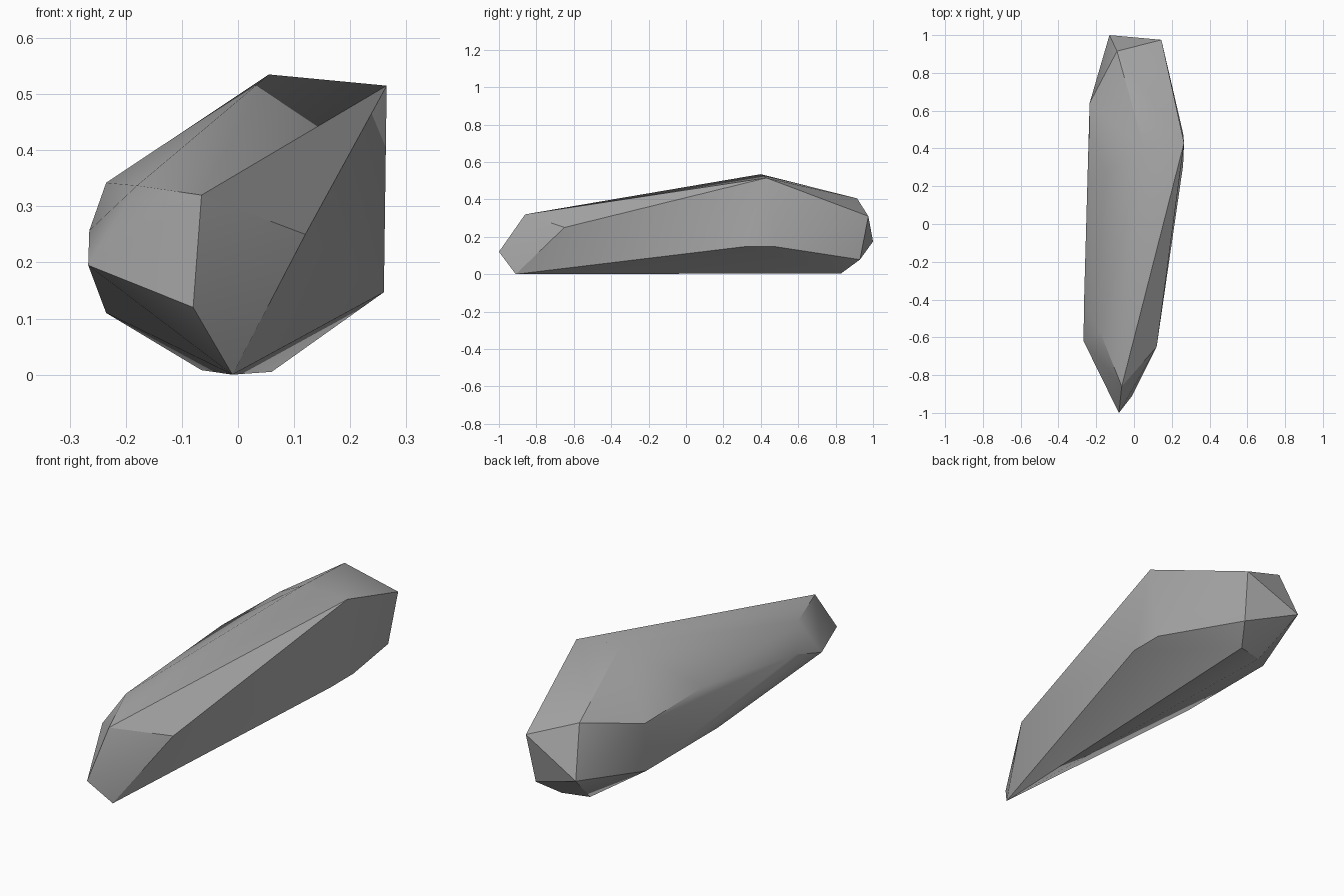
import bpy
import bmesh
import math

# Remove the default cube only
default_cube = bpy.data.objects.get("Cube")
if default_cube:
    bpy.data.objects.remove(default_cube, do_unlink=True)


def flat_material(name, colour):
    material = bpy.data.materials.new(name)
    material.use_nodes = True
    material.diffuse_color = colour
    shader = next(node for node in material.node_tree.nodes
                  if node.type == "BSDF_PRINCIPLED")
    shader.inputs["Base Color"].default_value = colour
    return material


def faceted_stone(name, corner_groups, material):
    """Wrap a tight convex skin around the chiselled corners of a stone."""
    bm = bmesh.new()
    for corners in corner_groups:
        for corner in corners:
            bm.verts.new(corner)
    hull = bmesh.ops.convex_hull(bm, input=bm.verts[:])
    leftovers = {item for key in ("geom_interior", "geom_unused")
                 for item in hull[key] if isinstance(item, bmesh.types.BMVert)}
    bmesh.ops.delete(bm, geom=list(leftovers), context="VERTS")
    # Merge nearly coplanar triangles into broad facets
    bmesh.ops.dissolve_limit(bm, angle_limit=math.radians(1),
                             verts=bm.verts[:], edges=bm.edges[:])
    bmesh.ops.recalc_face_normals(bm, faces=bm.faces[:])

    mesh = bpy.data.meshes.new(name)
    bm.to_mesh(mesh)
    bm.free()
    mesh.materials.append(material)
    stone = bpy.data.objects.new(name, mesh)
    bpy.context.collection.objects.link(stone)
    return stone


# Pointed front end: nose, brow, chin and right shoulder
front_tip = [(-.08, -1, .12), (-.065, -.86, .32), (-.01, -.91, 0), (.12, -.65, .25)]

# Crest and the flat right flank beneath it
crest = [(.055, .4, .535), (.265, .43, .515)]
right_flank = [(.26, .31, .147), (.26, .48, .147)]

# Rounded left flank, from its upper rim to its lower rim
left_rim = [(-.18, -.57, .337), (-.235, .215, .342), (-.235, .64, .335)]
left_flank = [(-.267, -.62, .195), (-.265, -.43, .257)]
left_base = [(-.235, .1, .11), (-.235, .63, .11)]

# Blunt back end and the underside
back_end = [(.145, .975, .31), (-.09, .915, .405), (-.13, 1, .175), (.125, .93, .078)]
underside = [(.06, .83, .005), (-.065, .8, .008)]

stone_grey = flat_material("stone grey", (.4, .4, .4, 1))
rock = faceted_stone(
    "faceted_rock",
    [front_tip, crest, right_flank, left_rim, left_flank, left_base,
     back_end, underside],
    stone_grey,
)

# Soft shading over shallow folds, crisp chiselled edges elsewhere
bpy.ops.object.select_all(action="DESELECT")
rock.select_set(True)
bpy.context.view_layer.objects.active = rock
bpy.ops.object.shade_smooth_by_angle(angle=math.radians(30))
